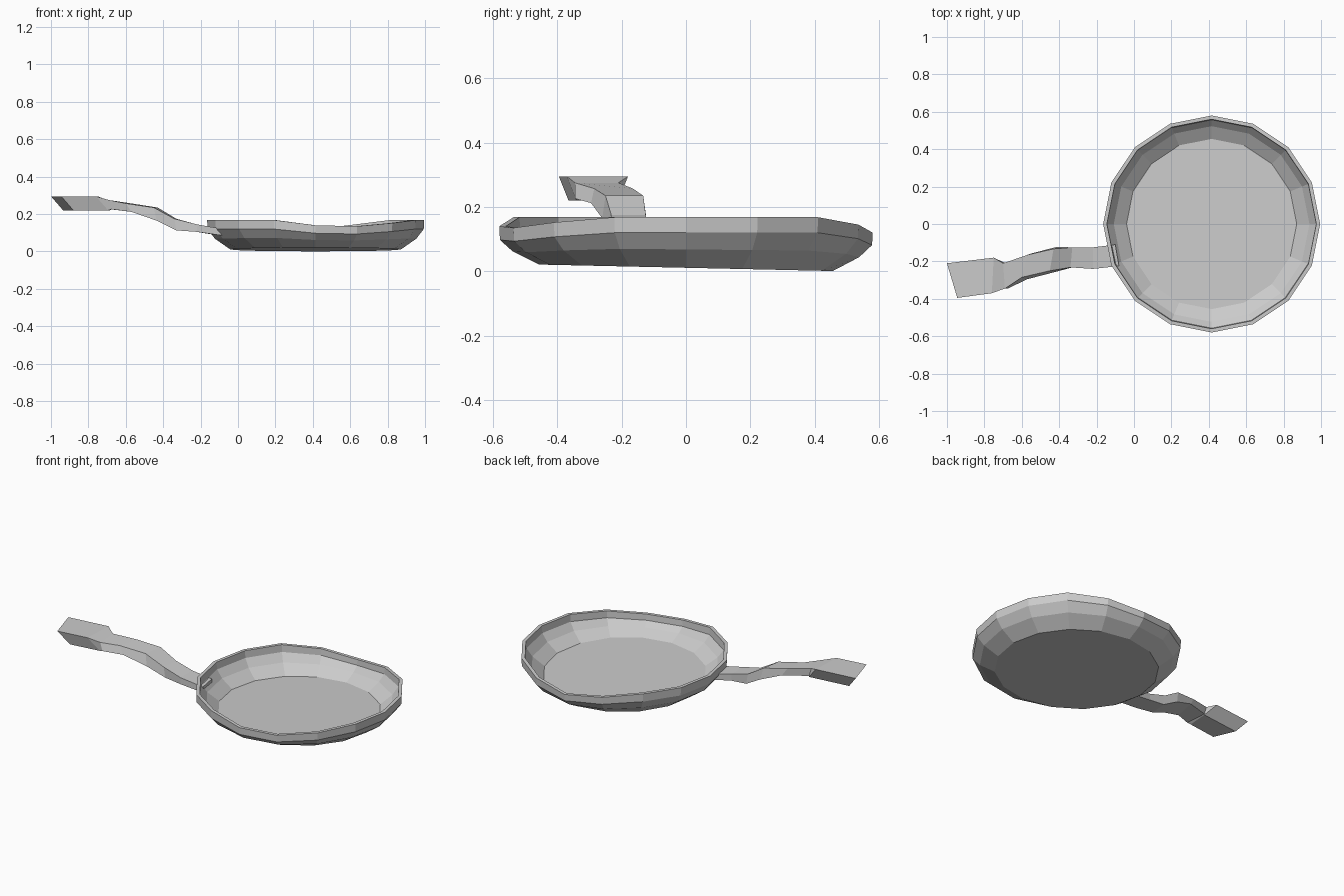
import bpy, bmesh, math

if "Cube" in bpy.data.objects:
    bpy.data.objects.remove(bpy.data.objects["Cube"])

N = 16
CX = 0.415


def finish(bm, name):
    bmesh.ops.recalc_face_normals(bm, faces=bm.faces)
    me = bpy.data.meshes.new(name)
    bm.to_mesh(me)
    bm.free()
    ob = bpy.data.objects.new(name, me)
    bpy.context.collection.objects.link(ob)
    return ob


def loft(rings, name):
    """Bridge a list of closed rings and cap both ends."""
    bm = bmesh.new()
    vs = [[bm.verts.new(p) for p in r] for r in rings]
    for a, b in zip(vs, vs[1:]):
        n = len(a)
        for i in range(n):
            j = (i + 1) % n
            bm.faces.new((a[i], a[j], b[j], b[i]))
    bm.faces.new(vs[0])
    bm.faces.new(vs[-1])
    return finish(bm, name)


# Pan: 16-sided dented bowl; the rim sags at the back and the front right
dips = {3: .023, 4: .048, 5: .023, 12: .028, 13: .033, 14: .016}
# radius, height, share of the rim sag, share of the base tilt
profile = [
    (.456, .011, 0, 1), (.538, .068, .4, .4), (.578, .12, .8, 0), (.58, .168, 1, 0),
    (.56, .168, 1, 0), (.557, .125, .8, 0), (.523, .08, .4, .4), (.455, .03, 0, 1),
]
rings = []
for r, z, sag, tilt in profile:
    ring = []
    for k in range(N):
        a = 2 * math.pi * k / N
        y = r * math.sin(a)
        ring.append((CX + r * math.cos(a), y,
                     z - sag * dips.get(k, 0) - tilt * .022 * y))
    rings.append(ring)
loft(rings, "pan")

# Handle: bent strap ending in a wider grip with slanted ends
# (x back, y back, x front, y front, z top, z bottom, x shift of bottom, y inset)
sections = [
    (-.10, -.11, -.08, -.225, .12, .085, .0, 0),
    (-.22, -.125, -.22, -.24, .145, .105, .0, 0),
    (-.33, -.125, -.34, -.232, .175, .113, .01, 0),
    (-.43, -.133, -.45, -.25, .235, .165, .015, -.01),
    (-.57, -.165, -.60, -.285, .257, .212, .03, -.01),
    (-.70, -.21, -.69, -.345, .275, .226, .015, 0),
    (-.75, -.18, -.76, -.37, .295, .22, .065, .03),
    (-1.0, -.21, -.945, -.395, .295, .22, .065, .03),
]
rings = []
for xb, yb, xf, yf, zt, zb, dx, inset in sections:
    rings.append([(xb, yb, zt), (xf, yf, zt),
                  (xf + dx, yf + inset, zb), (xb + dx, yb - inset, zb)])
loft(rings, "handle")
